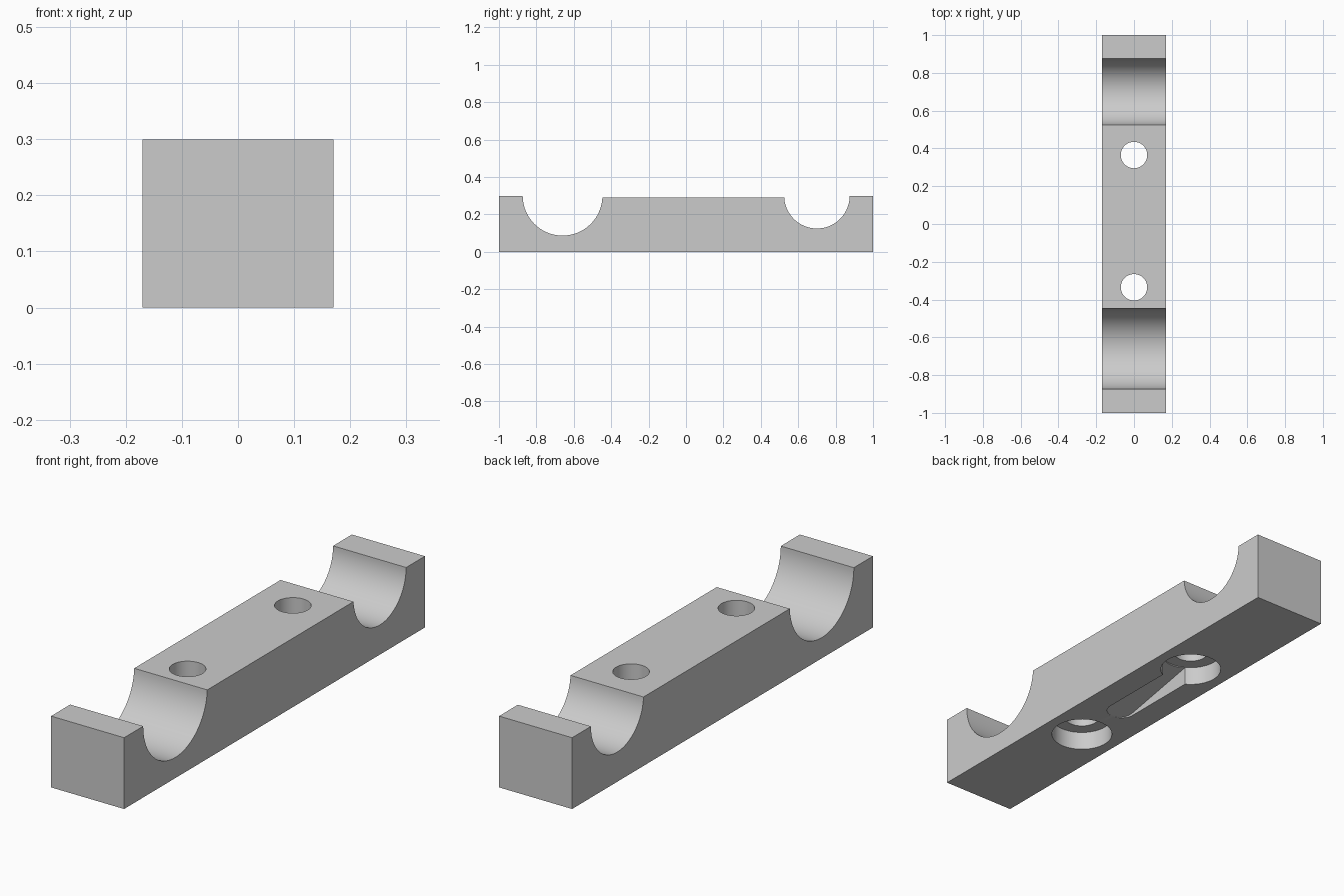
import bpy, bmesh, math
from mathutils import Vector

cube = bpy.data.objects.get("Cube")
if cube:
    bpy.data.objects.remove(cube, do_unlink=True)

HALF_W, TOP, MID_TOP = 0.17, 0.30, 0.29
HOLES = (-0.335, 0.365)

grey = bpy.data.materials.new("light_grey")
grey.use_nodes = True
colour = (0.6, 0.6, 0.6, 1)
grey.diffuse_color = colour
grey.node_tree.nodes["Principled BSDF"].inputs["Base Color"].default_value = colour


def prism(name, points, offset):
    """Extrude a closed outline of 3D points along an offset."""
    bm = bmesh.new()
    face = bm.faces.new([bm.verts.new(p) for p in points])
    new = bmesh.ops.extrude_face_region(bm, geom=[face])["geom"]
    verts = [v for v in new if isinstance(v, bmesh.types.BMVert)]
    bmesh.ops.translate(bm, verts=verts, vec=offset)
    bmesh.ops.recalc_face_normals(bm, faces=bm.faces)
    mesh = bpy.data.meshes.new(name)
    bm.to_mesh(mesh)
    bm.free()
    obj = bpy.data.objects.new(name, mesh)
    bpy.context.collection.objects.link(obj)
    return obj


def arc(centre, radius, start, end, steps):
    return [(centre[0] + radius * math.cos(a), centre[1] + radius * math.sin(a))
            for a in (start + (end - start) * i / steps for i in range(steps + 1))]


def groove(y, radius, mid_side):
    """Semicircular trough, stopping at the lower top on the side facing the middle."""
    lip = math.asin((TOP - MID_TOP) / radius)
    start = math.pi + (lip if mid_side < 0 else 0)
    end = 2 * math.pi - (lip if mid_side > 0 else 0)
    return arc((y, TOP), radius, start, end, 48)


# Side profile of the block with its two unequal troughs
outline = [(-1, 0), (-1, TOP)]
outline += groove(-0.66, 0.213, 1) + groove(0.70, 0.175, -1)
outline += [(1, TOP), (1, 0)]
block = prism("clamp_block", [(-HALF_W, y, z) for y, z in outline], Vector((2 * HALF_W, 0, 0)))
block.data.materials.append(grey)

# Screw holes with counterbores underneath
cutters = []
for y in HOLES:
    for name, radius, height in (("screw_hole", 0.07, 0.5), ("counterbore", 0.124, 0.18)):
        ring = arc((0, y), radius, 0, 2 * math.pi, 64)[:-1]
        cutters.append(prism(name, [(px, py, -0.1) for px, py in ring], Vector((0, 0, height))))

# Round-ended slot ramping down from the rear counterbore to the underside
SLOT_R, TIP, MOUTH = 0.06, -0.14, 0.26
plan = arc((0, TIP + SLOT_R), SLOT_R, math.pi, 2 * math.pi, 24)
plan += [(SLOT_R, MOUTH), (-SLOT_R, MOUTH)]
slot = prism("ramp_slot", [(x, y, -0.1) for x, y in plan], Vector((0, 0, 0.1)))
for v in slot.data.vertices:
    if v.co.z > -0.05:
        v.co.z = 0.079 * (v.co.y - TIP) / (MOUTH - TIP)
cutters.append(slot)

# Cut everything out of the block
bpy.context.view_layer.objects.active = block
for cutter in cutters:
    cutter.hide_render = True
    mod = block.modifiers.new(cutter.name, "BOOLEAN")
    mod.operation, mod.solver, mod.object = "DIFFERENCE", "EXACT", cutter
    bpy.ops.object.modifier_apply(modifier=mod.name)
    bpy.data.objects.remove(cutter, do_unlink=True)

bpy.ops.object.select_all(action="DESELECT")
block.select_set(True)
bpy.ops.object.shade_smooth_by_angle(angle=math.radians(30))
